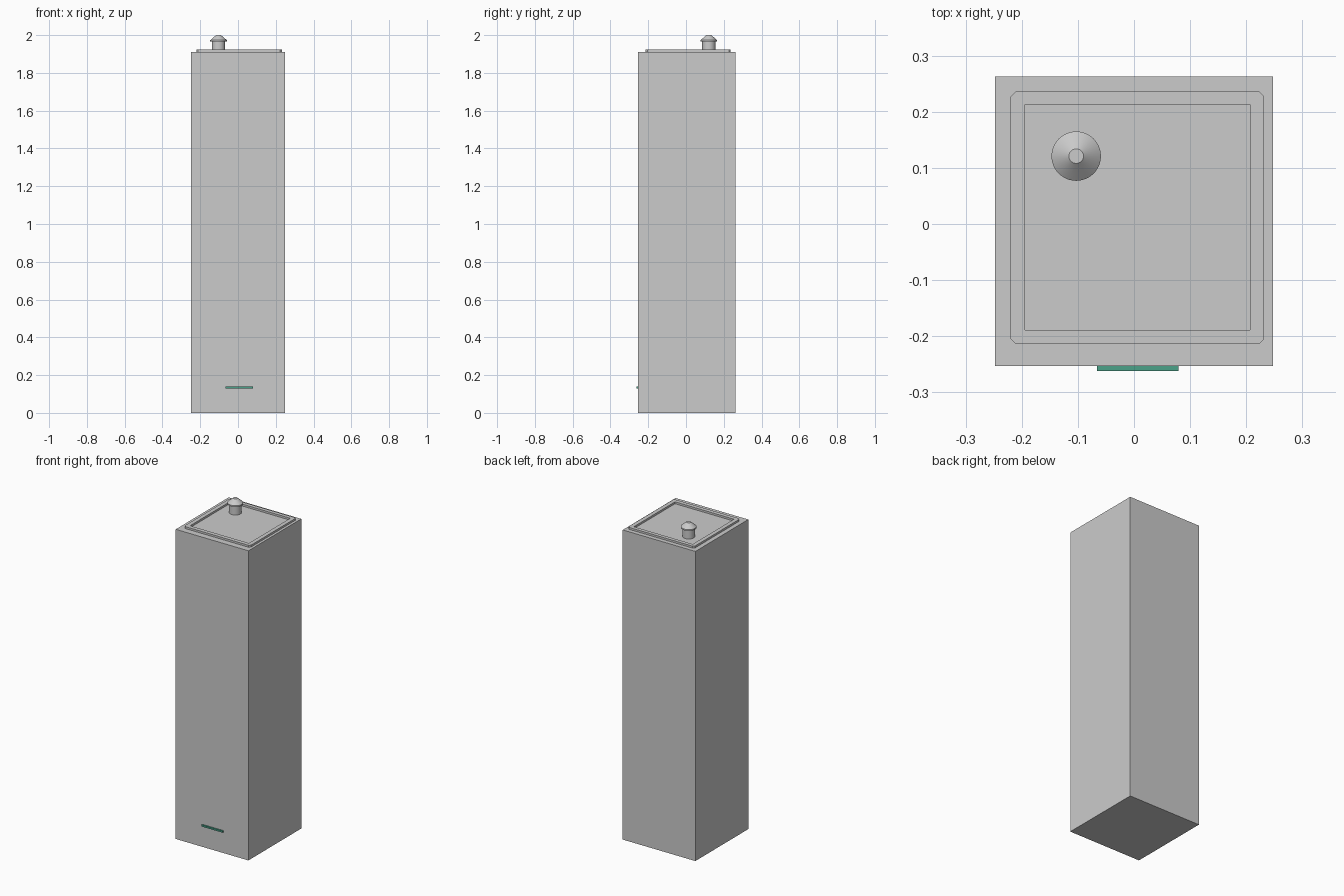
import bpy, bmesh, math

if "Cube" in bpy.data.objects:
    bpy.data.objects.remove(bpy.data.objects["Cube"])


def finish(name, bm):
    bmesh.ops.recalc_face_normals(bm, faces=bm.faces)
    me = bpy.data.meshes.new(name)
    bm.to_mesh(me)
    bm.free()
    ob = bpy.data.objects.new(name, me)
    bpy.context.collection.objects.link(ob)
    return ob


def box(name, x0, x1, y0, y1, z0, z1):
    bm = bmesh.new()
    bmesh.ops.create_cube(bm, size=1)
    for v in bm.verts:
        v.co.x = x1 if v.co.x > 0 else x0
        v.co.y = y1 if v.co.y > 0 else y0
        v.co.z = z1 if v.co.z > 0 else z0
    return finish(name, bm)


def cut_square(x0, x1, y0, y1, c):
    # square outline with cut corners
    return [(x0 + c, y0), (x1 - c, y0), (x1, y0 + c), (x1, y1 - c),
            (x1 - c, y1), (x0 + c, y1), (x0, y1 - c), (x0, y0 + c)]


# Tall body
box("tower_body", -0.248, 0.248, -0.253, 0.263, 0, 1.911)

# Raised roof rim with cut outer corners and an open middle
outer = cut_square(-0.22, 0.232, -0.214, 0.236, 0.009)
inner = cut_square(-0.195, 0.207, -0.189, 0.213, 0.001)
bm = bmesh.new()
rings = [[bm.verts.new((x, y, z)) for x, y in pts]
         for pts, z in ((outer, 1.909), (outer, 1.923), (inner, 1.923), (inner, 1.909))]
for a, b in zip(rings, rings[1:] + rings[:1]):
    for i in range(8):
        j = (i + 1) % 8
        bm.faces.new((a[i], a[j], b[j], b[i]))
finish("roof_rim", bm)

# Roof vent: pipe with a conical cap, spun from a profile
profile = [(0, 1.909), (0.035, 1.909), (0.035, 1.965), (0.044, 1.965),
           (0.044, 1.973), (0.013, 2.0), (0, 2.0)]
bm = bmesh.new()
vs = [bm.verts.new((r, 0, z)) for r, z in profile]
es = [bm.edges.new(p) for p in zip(vs, vs[1:])]
bmesh.ops.spin(bm, geom=vs + es, cent=(0, 0, 0), axis=(0, 0, 1),
               angle=math.tau, steps=48)
bmesh.ops.remove_doubles(bm, verts=bm.verts, dist=1e-5)
vent = finish("roof_vent", bm)
vent.location = (-0.103, 0.121, 0)
bpy.context.view_layer.objects.active = vent
vent.select_set(True)
bpy.ops.object.shade_smooth_by_angle(angle=math.radians(30))

# Green strip low on the front
strip = box("front_strip", -0.066, 0.079, -0.262, -0.25, 0.129, 0.139)
green = bpy.data.materials.new("green")
green.diffuse_color = (0.07, 0.36, 0.25, 1)
green.use_nodes = True
green.node_tree.nodes["Principled BSDF"].inputs["Base Color"].default_value = green.diffuse_color
strip.data.materials.append(green)
